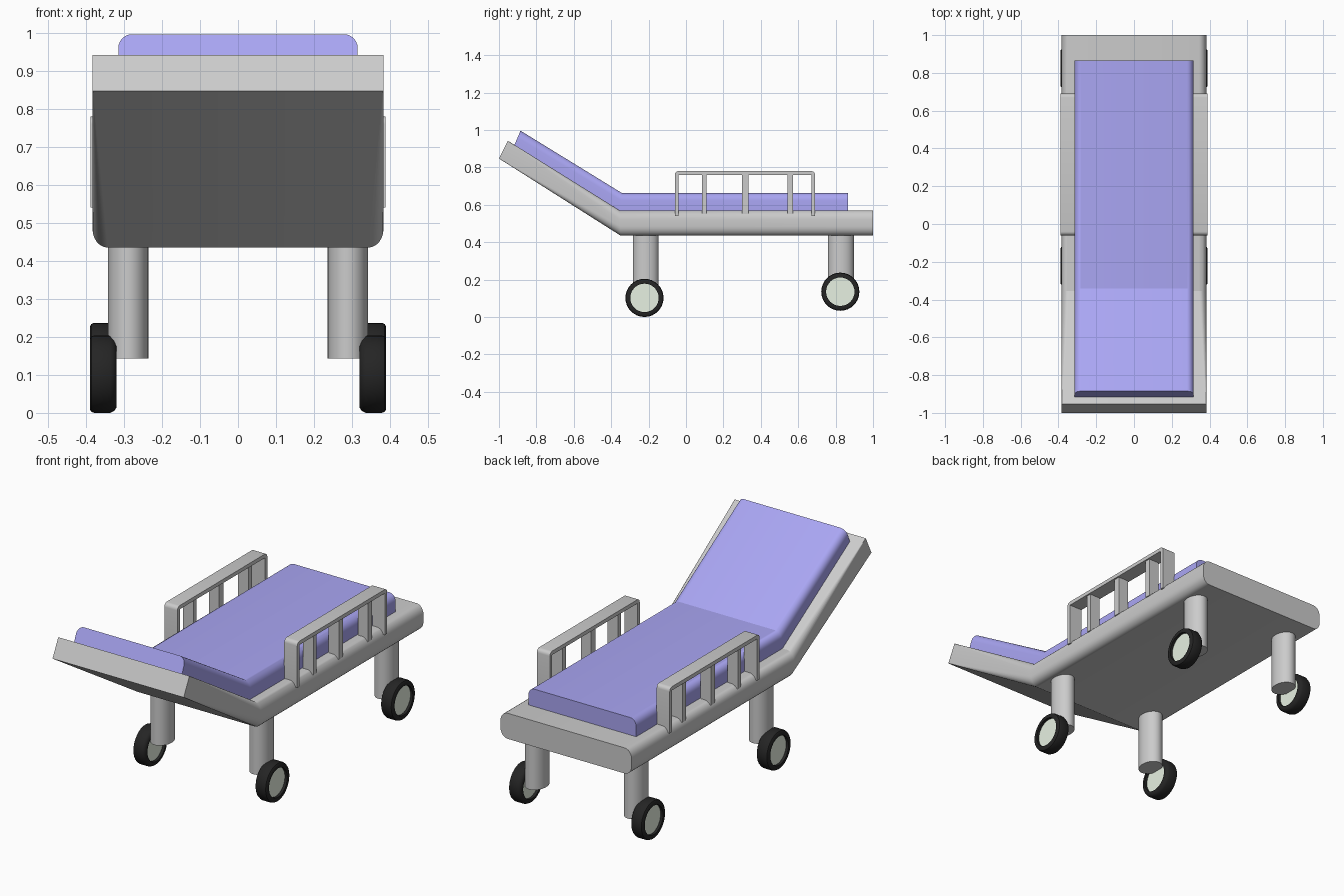
import bpy, bmesh
from math import sin, cos, pi, radians

if "Cube" in bpy.data.objects:
    bpy.data.objects.remove(bpy.data.objects["Cube"])


def material(name, rgb):
    m = bpy.data.materials.new(name)
    m.diffuse_color = (*rgb, 1)
    m.use_nodes = True
    m.node_tree.nodes["Principled BSDF"].inputs["Base Color"].default_value = m.diffuse_color
    return m


def finish(name, bm, mat=None, mirror=False, angle=35):
    bmesh.ops.recalc_face_normals(bm, faces=bm.faces)
    me = bpy.data.meshes.new(name)
    bm.to_mesh(me)
    bm.free()
    ob = bpy.data.objects.new(name, me)
    bpy.context.collection.objects.link(ob)
    if mat:
        me.materials.append(mat)
    bpy.ops.object.select_all(action='DESELECT')
    ob.select_set(True)
    bpy.context.view_layer.objects.active = ob
    bpy.ops.object.shade_smooth_by_angle(angle=radians(angle))
    if mirror:
        ob.modifiers.new("Mirror", 'MIRROR').use_mirror_merge = False
    return ob


def skin(bm, rings, closed=False):
    """Bridge equal-length rings of points; cap the ends unless closed."""
    vs = [[bm.verts.new(p) for p in r] for r in rings]
    n = len(vs[0])
    pairs = list(zip(vs, vs[1:])) + ([(vs[-1], vs[0])] if closed else [])
    for a, b in pairs:
        for i in range(n):
            j = (i + 1) % n
            bm.faces.new((a[i], a[j], b[j], b[i]))
    if not closed:
        bm.faces.new(vs[0])
        bm.faces.new(vs[-1])


def section(half, low, high, rx, rz, round_bottom):
    """Rounded cross-section standing on the line low -> high (y, z)."""
    h = ((high[0] - low[0]) ** 2 + (high[1] - low[1]) ** 2) ** 0.5
    pts = []
    for k, (sx, top) in enumerate(((1, 1), (-1, 1), (-1, 0), (1, 0))):
        a, b = (rx, rz / h) if top or round_bottom else (0.001, 0.001)
        for i in range(7):
            t = k * pi / 2 + i * pi / 12
            x = sx * (half - a) + a * cos(t)
            f = (1 - b if top else b) + b * sin(t)
            pts.append((x, low[0] + (high[0] - low[0]) * f,
                        low[1] + (high[1] - low[1]) * f))
    return pts


def box(bm, x0, x1, y0, y1, z0, z1):
    skin(bm, [[(x, y0, z0), (x, y1, z0), (x, y1, z1), (x, y0, z1)]
              for x in (x0, x1)])


blue = material("mattress_blue", (0.40, 0.38, 0.90))
black = material("tyre_black", (0.018, 0.018, 0.018))
white = material("rim_white", (0.80, 0.88, 0.76))

# Bed frame: rounded sides, turning square at the raised head end
bm = bmesh.new()
skin(bm, [section(0.383, (1, 0.435), (1, 0.57), 0.04, 0.05, True),
          section(0.383, (-0.35, 0.435), (-0.355, 0.57), 0.04, 0.05, True),
          section(0.383, (-1, 0.847), (-0.952, 0.942), 0.002, 0.002, True)])
finish("bed_frame", bm, angle=30)

# Mattress: folded, rounded along the upper edges
bm = bmesh.new()
skin(bm, [section(0.315, (0.865, 0.565), (0.865, 0.662), 0.035, 0.04, False),
          section(0.315, (-0.355, 0.565), (-0.342, 0.662), 0.035, 0.04, False),
          section(0.315, (-0.92, 0.913), (-0.885, 0.996), 0.035, 0.04, False)])
finish("mattress", bm, blue, angle=30)

# Side rails: inverted U band
y0, y1, z0, z1, t, c = -0.06, 0.69, 0.54, 0.78, 0.02, 0.02
outer = [(y0, z0)]
outer += [(y0 + c - c * cos(i * pi / 8), z1 - c + c * sin(i * pi / 8)) for i in range(5)]
outer += [(y1 - c + c * sin(i * pi / 8), z1 - c + c * cos(i * pi / 8)) for i in range(5)]
outer += [(y1, z0)]
inner = [(y1 - t, z0), (y1 - t, z1 - t), (y0 + t, z1 - t), (y0 + t, z0)]
bm = bmesh.new()
skin(bm, [[(x, y, z) for y, z in outer + inner] for x in (0.312, 0.388)])
finish("side_rail", bm, mirror=True)

# Upright slats inside the rails
bm = bmesh.new()
for y, w in ((0.098, 0.025), (0.317, 0.035), (0.558, 0.03)):
    box(bm, 0.32, 0.38, y - w / 2, y + w / 2, 0.55, 0.765)
finish("rail_slats", bm, mirror=True)

# Legs and wheels
N = 32
ring = [(cos(2 * pi * i / N), sin(2 * pi * i / N)) for i in range(N)]
tyre = ((0.32, 0.076), (0.32, 0.088), (0.326, 0.097), (0.336, 0.102),
        (0.378, 0.102), (0.386, 0.099), (0.39, 0.092), (0.39, 0.076))
for end, ly, wy, wz in (("head", -0.215, -0.222, 0.102), ("foot", 0.828, 0.825, 0.135)):
    bm = bmesh.new()
    skin(bm, [[(0.289 + 0.053 * a, ly + 0.069 * b, z) for a, b in ring]
              for z in (0.143, 0.45)])
    finish(end + "_leg", bm, mirror=True)

    bm = bmesh.new()
    skin(bm, [[(x, wy + r * a, wz + r * b) for a, b in ring] for x, r in tyre], True)
    finish(end + "_tyre", bm, black, mirror=True)

    bm = bmesh.new()
    skin(bm, [[(x, wy + 0.078 * a, wz + 0.078 * b) for a, b in ring]
              for x in (0.335, 0.376)])
    finish(end + "_wheel_rim", bm, white, mirror=True)
